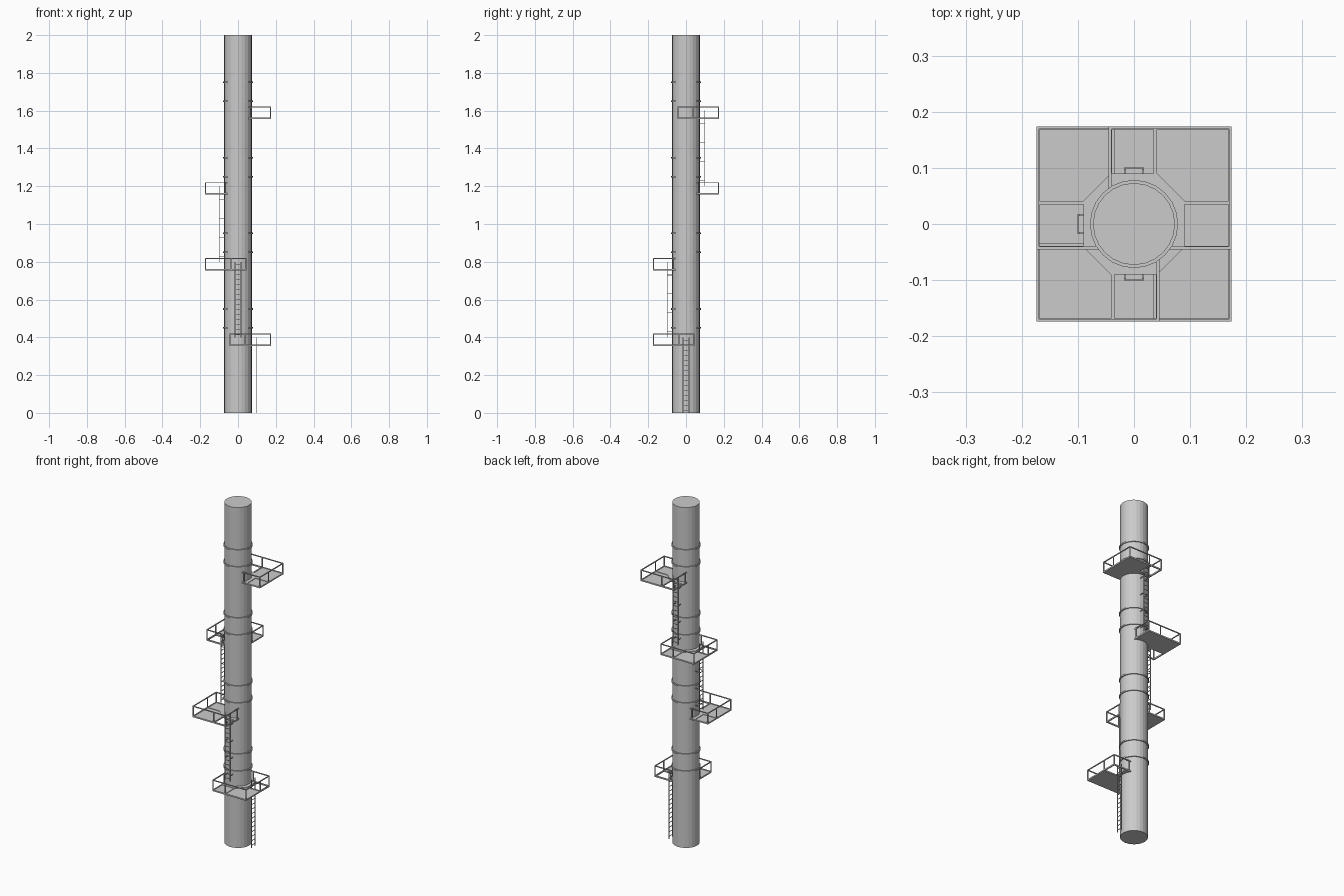
import bpy, bmesh, math
from mathutils import Matrix, Vector

if "Cube" in bpy.data.objects:
    bpy.data.objects.remove(bpy.data.objects["Cube"])

mat = bpy.data.materials.new("steel_grey")
mat.diffuse_color = (0.6, 0.6, 0.6, 1)
mat.use_nodes = True
mat.node_tree.nodes["Principled BSDF"].inputs["Base Color"].default_value = mat.diffuse_color


def finish(bm, name, turn=0.0, z=0.0):
    bmesh.ops.recalc_face_normals(bm, faces=bm.faces)
    me = bpy.data.meshes.new(name)
    bm.to_mesh(me)
    bm.free()
    me.materials.append(mat)
    ob = bpy.data.objects.new(name, me)
    ob.rotation_euler.z = turn
    ob.location.z = z
    bpy.context.collection.objects.link(ob)
    return ob


def box(bm, x0, x1, y0, y1, z0, z1):
    m = Matrix.Translation(((x0 + x1) / 2, (y0 + y1) / 2, (z0 + z1) / 2))
    m = m @ Matrix.Diagonal((x1 - x0, y1 - y0, z1 - z0, 1))
    bmesh.ops.create_cube(bm, size=1, matrix=m)


def prism(bm, pts, z0, z1):
    f = bm.faces.new([bm.verts.new((x, y, z0)) for x, y in pts])
    r = bmesh.ops.extrude_face_region(bm, geom=[f], use_keep_orig=True)
    vs = [g for g in r["geom"] if isinstance(g, bmesh.types.BMVert)]
    bmesh.ops.translate(bm, verts=vs, vec=(0, 0, z1 - z0))


def cylinder(bm, r, z0, z1, n=24):
    bmesh.ops.create_cone(bm, cap_ends=True, segments=n, radius1=r, radius2=r,
                          depth=z1 - z0, matrix=Matrix.Translation((0, 0, (z0 + z1) / 2)))


# main column
bm = bmesh.new()
cylinder(bm, 0.073, 0, 2)
finish(bm, "column")

# clamping bands, in pairs
for k in range(4):
    for z in (0.45 + 0.4 * k, 0.55 + 0.4 * k):
        bm = bmesh.new()
        cylinder(bm, 0.0785, z - 0.004, z + 0.004)
        finish(bm, "clamp_band")

OUT, END, MID, INN, W = 0.174, -0.045, 0.035, 0.09, 0.006


def floor(turn, z):
    # deck is drawn for the +x +y corner, ladder opening in the +y arm
    bm = bmesh.new()
    m2 = MID + W
    o = OUT - W
    prism(bm, [(m2, o), (o, o), (o, m2), (INN, m2), (m2, INN)], 0.0, 0.005)
    box(bm, INN, o, END + W, MID, 0.0, 0.005)
    finish(bm, "floor_panels", turn, z)


def frame(turn, z):
    bm = bmesh.new()
    h = 0.008
    o = OUT - W
    box(bm, END, OUT, o, OUT, 0, h)
    box(bm, o, OUT, END, o, 0, h)
    box(bm, INN, o, END, END + W, 0, h)
    box(bm, END, END + W, INN, o, 0, h)
    box(bm, INN, o, MID, MID + W, 0, h)
    box(bm, MID, MID + W, INN, o, 0, h)
    # inner sill that meets the column
    prism(bm, [(INN, END), (INN, MID + W), (MID + W, INN), (END, INN),
               (END, 0.05), (0.05, END)], 0, h)
    finish(bm, "platform_frame", turn, z)


def railing(turn, z):
    bm = bmesh.new()
    t = 0.005
    a, b, e = OUT - t, OUT, END + t
    top, low = 0.066, 0.061
    box(bm, END, b, a, b, low, top)
    box(bm, a, b, END, a, low, top)
    box(bm, 0.055, a, END, e, low, top)
    box(bm, END, e, 0.055, a, low, top)
    for x, y in ((END, a), (MID, a), (a, a), (a, MID), (a, END), (0.067, END), (END, 0.067)):
        box(bm, x, x + t, y, y + t, 0.004, low)
    finish(bm, "guard_rail", turn, z)


def ladder(turn, z, brackets):
    bm = bmesh.new()
    hw, y, t = 0.018, 0.099, 0.002
    for s in (-1, 1):
        x = s * (hw - t)
        box(bm, x - t, x + t, y - t, y + t, 0, 0.4)
    for i in range(15):
        zz = 0.014 + i * 0.0265
        box(bm, -hw + t, hw - t, y - 0.0014, y + 0.0014, zz - 0.0014, zz + 0.0014)
    # stand-off brackets to the column
    if brackets:
        for i in range(4):
            zz = 0.03 + 0.1 * i
            for s in (-1, 1):
                x = s * (hw - t)
                box(bm, x - 0.0015, x + 0.0015, 0.068, y, zz - 0.0015, zz + 0.0015)
    finish(bm, "ladder", turn, z)


# platforms and ladders spiral up, a quarter turn per level
for k in range(4):
    turn = math.radians(90 * (3 - k))
    z = 0.355 + 0.4 * k
    floor(turn, z)
    frame(turn, z)
    railing(turn, z)
    ladder(turn, 0.4 * k, k > 0)
